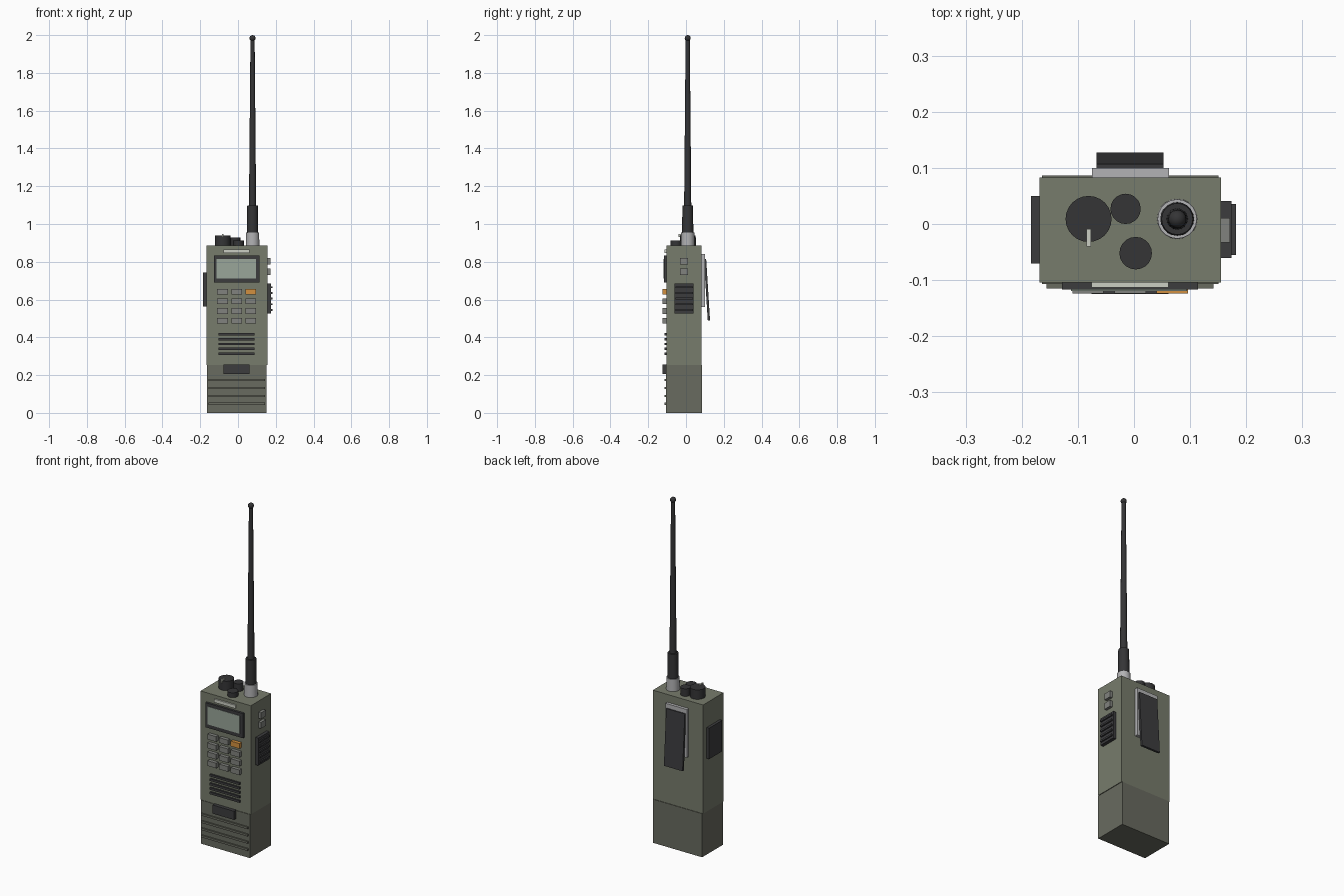
import bpy
from math import radians

if "Cube" in bpy.data.objects:
    bpy.data.objects.remove(bpy.data.objects["Cube"])


def material(name, rgb):
    m = bpy.data.materials.new(name)
    m.diffuse_color = (*rgb, 1)
    m.use_nodes = True
    m.node_tree.nodes["Principled BSDF"].inputs["Base Color"].default_value = m.diffuse_color
    return m


OLIVE = material("olive", (0.185, 0.2, 0.15))
OLIVE_DARK = material("olive_dark", (0.14, 0.145, 0.115))
DARK = material("dark", (0.045, 0.045, 0.048))
RUBBER = material("rubber", (0.035, 0.035, 0.037))
KEY = material("key_grey", (0.22, 0.225, 0.21))
METAL = material("metal", (0.45, 0.45, 0.46))
SCREEN = material("screen", (0.32, 0.38, 0.32))
LABEL = material("label", (0.6, 0.62, 0.55))
ORANGE = material("orange", (0.65, 0.28, 0.05))


def box(name, x, y, z, mat):
    """Box from (min, max) pairs on each axis."""
    bpy.ops.mesh.primitive_cube_add(size=1, location=[sum(a) / 2 for a in (x, y, z)])
    o = bpy.context.object
    o.name = name
    o.scale = [a[1] - a[0] for a in (x, y, z)]
    bpy.ops.object.transform_apply(location=False, rotation=False)
    o.data.materials.append(mat)
    return o


def tube(name, x, y, z, r1, r2, mat, sides=20):
    """Upright tapered cylinder."""
    bpy.ops.mesh.primitive_cone_add(vertices=sides, radius1=r1, radius2=r2,
                                    depth=z[1] - z[0], location=(x, y, sum(z) / 2))
    o = bpy.context.object
    o.name = name
    o.data.materials.append(mat)
    bpy.ops.object.shade_smooth_by_angle(angle=radians(40))
    return o


CX = -0.007      # middle of the case
FRONT = -0.104   # front face of the case


def front(name, cx, w, z, depth, mat):
    """Block standing proud of the front face."""
    return box(name, (cx - w / 2, cx + w / 2), (FRONT - depth, FRONT + 0.006), z, mat)


# Case and battery
box("case", (-0.168, 0.155), (FRONT, 0.083), (0.253, 0.885), OLIVE)
box("battery", (-0.164, 0.151), (-0.107, 0.086), (0, 0.253), OLIVE_DARK)
for i in range(4):
    z = 0.048 + i * 0.042
    front("battery_rib", CX, 0.298, (z - 0.006, z + 0.006), 0.011, OLIVE_DARK)
front("battery_latch", CX, 0.137, (0.205, 0.255), 0.021, DARK)

# Display and label strip
front("display_bezel", CX, 0.242, (0.69, 0.833), 0.013, DARK)
front("display_screen", CX - 0.002, 0.207, (0.711, 0.815), 0.015, SCREEN)
front("label_strip", CX, 0.137, (0.847, 0.866), 0.009, LABEL)

# Keypad
for row in range(4):
    for col in range(3):
        z = 0.642 - row * 0.0513
        front("key", CX + (col - 1) * 0.075, 0.056, (z - 0.015, z + 0.015), 0.02,
              ORANGE if (row, col) == (0, 2) else KEY)

# Speaker grille
for i in range(5):
    z = 0.416 - i * 0.0257
    front("speaker_slat", CX, 0.19, (z - 0.0065, z + 0.0065), 0.010, DARK)

# Right side: talk pad with ribs, two buttons
box("talk_pad", (0.15, 0.174), (-0.061, 0.041), (0.526, 0.685), DARK)
for i in range(5):
    z = 0.545 + i * 0.03
    box("talk_pad_rib", (0.17, 0.182), (-0.055, 0.036), (z - 0.005, z + 0.005), DARK)
for z in (0.747, 0.803):
    box("side_button", (0.15, 0.171), (-0.033, 0.011), (z - 0.018, z + 0.018), KEY)

# Left side: accessory cover
box("accessory_cover", (-0.184, -0.16), (-0.07, 0.05), (0.562, 0.742), DARK)

# Back: belt clip
box("clip_plate", (-0.075, 0.062), (0.08, 0.1), (0.56, 0.84), METAL)
clip = box("belt_clip", (-0.067, 0.053), (0.105, 0.117), (0.489, 0.815), DARK)
clip.rotation_euler.x = radians(3.6)

# Top knobs
tube("volume_knob", -0.081, 0.009, (0.88, 0.94), 0.041, 0.041, RUBBER, 24)
box("volume_pointer", (-0.085, -0.077), (-0.04, -0.009), (0.93, 0.946), LABEL)
tube("channel_knob", -0.015, 0.027, (0.88, 0.929), 0.027, 0.027, RUBBER)
tube("squelch_knob", 0.003, -0.052, (0.88, 0.913), 0.029, 0.029, RUBBER)

# Antenna
AX, AY = 0.077, 0.009
tube("antenna_collar", AX, AY, (0.88, 0.955), 0.036, 0.035, METAL)
tube("antenna_boot", AX, AY, (0.955, 1.098), 0.030, 0.028, RUBBER)
tube("antenna_whip", AX, AY, (1.09, 1.985), 0.019, 0.011, RUBBER, 16)
bpy.ops.mesh.primitive_uv_sphere_add(segments=16, ring_count=8, radius=0.016,
                                     location=(AX, AY, 1.984))
tip = bpy.context.object
tip.name = "antenna_tip"
tip.data.materials.append(RUBBER)
bpy.ops.object.shade_smooth()
